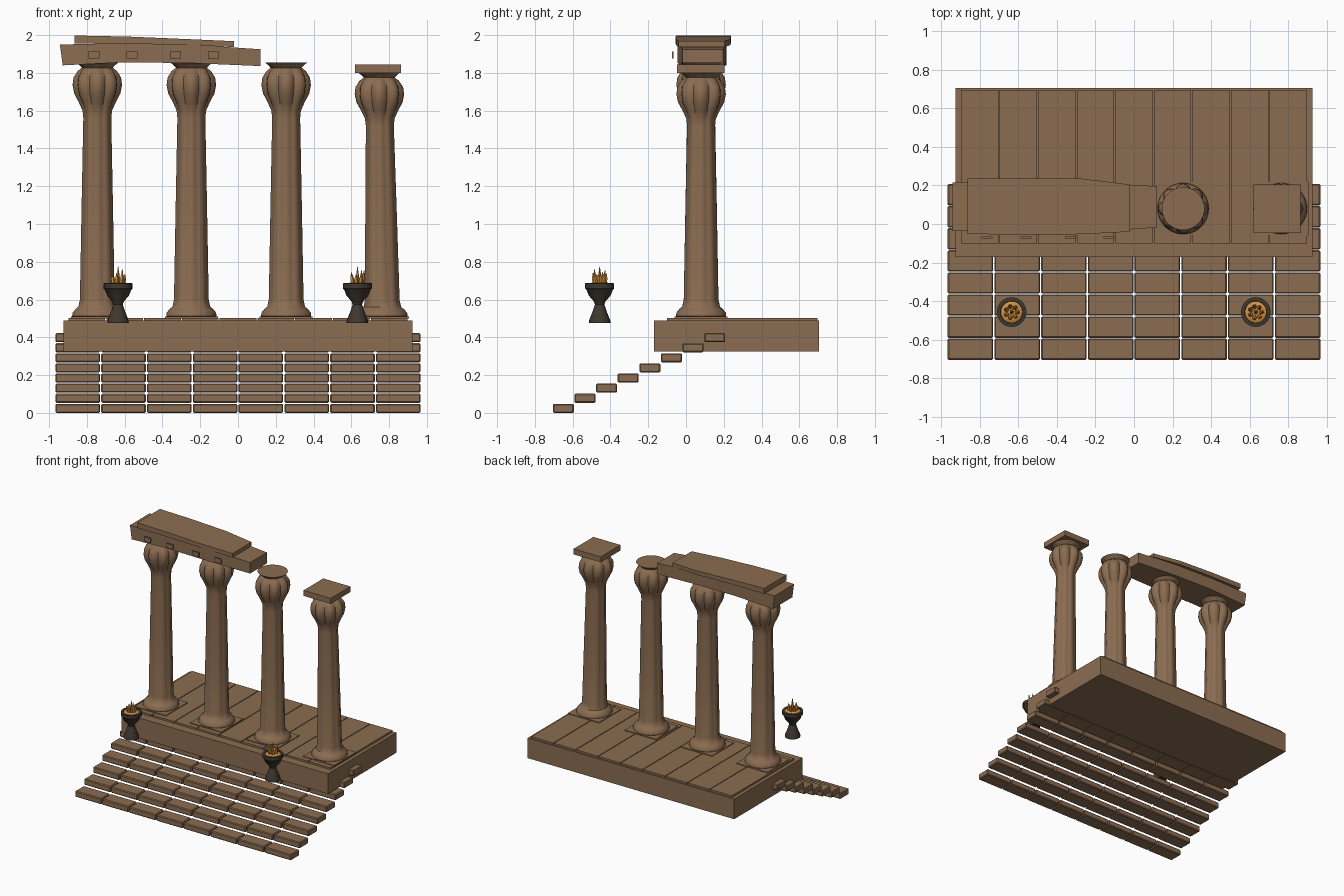
import bpy, bmesh, math, random
from mathutils import Vector

random.seed(4)
cube = bpy.data.objects.get("Cube")
if cube:
    bpy.data.objects.remove(cube, do_unlink=True)


def material(name, rgb):
    m = bpy.data.materials.new(name)
    m.use_nodes = True
    m.diffuse_color = (*rgb, 1)
    bsdf = next(n for n in m.node_tree.nodes if n.type == 'BSDF_PRINCIPLED')
    bsdf.inputs["Base Color"].default_value = (*rgb, 1)
    bsdf.inputs["Roughness"].default_value = 0.9
    return m


STONE = material("brown stone", (0.26, 0.152, 0.083))
IRON = material("dark iron", (0.048, 0.039, 0.028))
FLAME = material("orange flame", (0.68, 0.29, 0.05))


def finish(name, bm, mat, smooth=None):
    bmesh.ops.recalc_face_normals(bm, faces=bm.faces)
    mesh = bpy.data.meshes.new(name)
    bm.to_mesh(mesh)
    bm.free()
    mesh.materials.append(mat)
    ob = bpy.data.objects.new(name, mesh)
    bpy.context.collection.objects.link(ob)
    if smooth:
        bpy.ops.object.select_all(action='DESELECT')
        ob.select_set(True)
        bpy.context.view_layer.objects.active = ob
        bpy.ops.object.shade_smooth_by_angle(angle=math.radians(smooth))
    return ob


def add_box(bm, lo, hi):
    lo, hi = Vector(lo), Vector(hi)
    verts = bmesh.ops.create_cube(bm, size=1)["verts"]
    for v in verts:
        v.co = Vector(((lo[i] + hi[i]) / 2 + v.co[i] * (hi[i] - lo[i]) for i in range(3)))


def box(name, lo, hi, mat=STONE):
    bm = bmesh.new()
    add_box(bm, lo, hi)
    return finish(name, bm, mat)


def skin(bm, rings):
    """Join rings of points with quads and cap both ends."""
    loops = [[bm.verts.new(p) for p in ring] for ring in rings]
    n = len(loops[0])
    for a, b in zip(loops, loops[1:]):
        for i in range(n):
            j = (i + 1) % n
            bm.faces.new((a[i], a[j], b[j], b[i]))
    bm.faces.new(loops[0][::-1])
    bm.faces.new(loops[-1])


def ring(cx, cy, z, r, lobe, n):
    """Circle of points, pinched into eight convex lobes."""
    pts = []
    for i in range(n):
        t = math.tau * i / n
        k = r * (1 - lobe * (1 - abs(math.cos(4 * t))))
        pts.append((cx + k * math.cos(t), cy + k * math.sin(t), z))
    return pts


def loft(name, stations):
    """Stone lintel from cross-sections (x bottom, x top, z0, z1, y0, y1)."""
    bm = bmesh.new()
    skin(bm, [[(xb, y0, z0), (xb, y1, z0), (xt, y1, z1), (xt, y0, z1)]
              for xb, xt, z0, z1, y0, y1 in stations])
    return finish(name, bm, STONE)


# Platform and floor slabs
box("platform", (-0.925, -0.17, 0.325), (0.925, 0.705, 0.488))
floor = bmesh.new()
for i in range(9):
    x = -0.9 + 0.2 * i
    add_box(floor, (x + 0.003, -0.1, 0.487), (x + 0.197, 0.695, 0.503))
finish("floor_slabs", floor, STONE)

# Stair blocks, eight courses of eight
stairs = bmesh.new()
W = 1.94 / 8
for row in range(8):
    y, z = -0.705 + 0.1145 * row, 0.0535 * row
    for col in range(8):
        x = -0.97 + W * col
        add_box(stairs, (x + 0.003, y, z), (x + W - 0.003, y + 0.111, z + 0.048))
steps = finish("stair_blocks", stairs, STONE)
bevel = steps.modifiers.new("worn_edges", 'BEVEL')
bevel.width = 0.006
bevel.segments = 1

# Fluted columns: height, radius, lobe depth
CY = 0.08
SHAFT = [(0.503, 0.125, 0), (0.512, 0.133, 0), (0.53, 0.131, 0), (0.55, 0.115, 0),
         (0.562, 0.1, 0.03), (0.60, 0.092, 0.08), (1.10, 0.083, 0.08), (1.56, 0.074, 0.08),
         (1.60, 0.078, 0.1), (1.645, 0.098, 0.13), (1.69, 0.122, 0.16), (1.735, 0.131, 0.17),
         (1.775, 0.126, 0.16), (1.81, 0.104, 0.12), (1.827, 0.082, 0.06),
         (1.84, 0.094, 0), (1.855, 0.111, 0)]


def column(name, x, top=1.855, lean=0.0):
    bm = bmesh.new()
    base = SHAFT[0][0]
    rings = []
    for z, r, lobe in SHAFT:
        f = (z - base) / (1.855 - base)
        rings.append(ring(x + lean * f, CY, base + f * (top - base), r, lobe, 48))
    skin(bm, rings)
    finish(name, bm, STONE, 40)
    box(name + "_plinth", (x - 0.14, CY - 0.14, 0.5), (x + 0.14, CY + 0.14, 0.509))


column("column_right_outer", -0.745)
column("column_right_inner", -0.247)
column("column_left_inner", 0.255)
column("column_left_outer", 0.765, 1.802, -0.018)
box("abacus", (0.62, -0.047, 1.80), (0.863, 0.205, 1.845))

# Broken lintel, cap slab and small front plates
loft("lintel", [(-0.928, -0.943, 1.84, 1.95, -0.035, 0.215),
                (-0.6, -0.6, 1.856, 1.958, -0.045, 0.215),
                (-0.25, -0.25, 1.852, 1.95, -0.045, 0.21),
                (0.12, 0.12, 1.836, 1.925, -0.018, 0.197)])
loft("cap_slab", [(-0.865, -0.865, 1.955, 1.998, -0.052, 0.237),
                  (-0.58, -0.58, 1.955, 1.992, -0.055, 0.237),
                  (-0.27, -0.27, 1.947, 1.979, -0.053, 0.235),
                  (-0.022, -0.022, 1.937, 1.968, -0.04, 0.205)])
plates = bmesh.new()
for x in (-0.763, -0.56, -0.33, -0.13):
    add_box(plates, (x - 0.029, -0.074, 1.876), (x + 0.029, -0.065, 1.913))
finish("lintel_plates", plates, STONE)

# Braziers with embers and flames
BOWL = [(0.475, 0.057), (0.49, 0.056), (0.54, 0.036), (0.575, 0.025), (0.59, 0.031),
        (0.62, 0.057), (0.652, 0.07), (0.658, 0.077), (0.686, 0.077), (0.688, 0.058), (0.672, 0.052)]
BY = -0.457
for side, x in (("right", -0.635), ("left", 0.632)):
    bm = bmesh.new()
    skin(bm, [ring(x, BY, z, r, 0, 20) for z, r in BOWL])
    finish("brazier_" + side, bm, IRON, 35)
    bm = bmesh.new()
    skin(bm, [ring(x, BY, z, r, 0, 20) for z, r in ((0.665, 0.054), (0.684, 0.056), (0.69, 0.04))])
    finish("embers_" + side, bm, FLAME)
    fire = bmesh.new()
    for i in range(8):
        a = math.tau * i / 7
        d = 0.026 if i < 7 else 0
        h = 0.775 if i == 7 else random.uniform(0.725, 0.765)
        cx, cy = x + d * math.cos(a), BY + d * math.sin(a)
        tx, ty = cx + 0.4 * (cx - x), cy + 0.4 * (cy - BY)
        skin(fire, [ring(cx, cy, 0.68, 0.012, 0, 5),
                    ring((cx + tx) / 2, (cy + ty) / 2, 0.71, 0.011, 0, 5),
                    ring(tx, ty, h, 0.001, 0, 5)])
    finish("flames_" + side, fire, FLAME)
